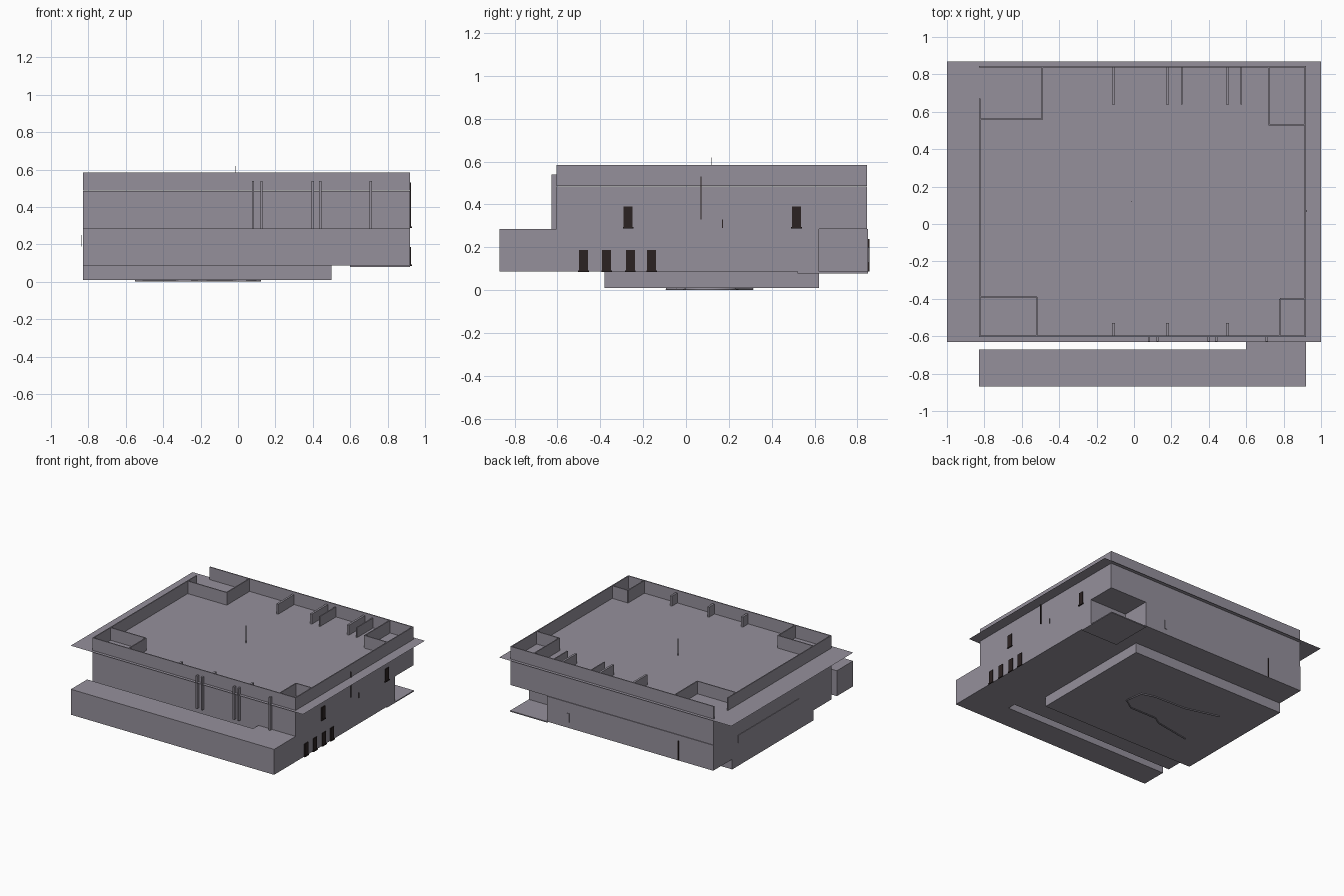
import bpy, bmesh

cube = bpy.data.objects.get("Cube")
if cube:
    bpy.data.objects.remove(cube, do_unlink=True)


def material(name, rgb):
    m = bpy.data.materials.new(name)
    m.use_nodes = True
    m.diffuse_color = (*rgb, 1)
    m.node_tree.nodes["Principled BSDF"].inputs["Base Color"].default_value = (*rgb, 1)
    return m


GREY = material("warm_grey", (0.30, 0.28, 0.33))
DARK = material("dark_brown", (0.024, 0.016, 0.016))


def finish(name, bm, mat):
    me = bpy.data.meshes.new(name)
    bm.to_mesh(me)
    bm.free()
    me.materials.append(mat)
    ob = bpy.data.objects.new(name, me)
    bpy.context.collection.objects.link(ob)
    return ob


def prism(name, outline, z0, z1, mat=GREY):
    """Vertical prism over an outline; a flat sheet when z0 equals z1."""
    bm = bmesh.new()
    face = bm.faces.new([bm.verts.new((x, y, z0)) for x, y in outline])
    if z1 > z0:
        new = bmesh.ops.extrude_face_region(bm, geom=[face], use_keep_orig=True)["geom"]
        bmesh.ops.translate(bm, vec=(0, 0, z1 - z0),
                            verts=[v for v in new if isinstance(v, bmesh.types.BMVert)])
        bmesh.ops.recalc_face_normals(bm, faces=bm.faces)
    return finish(name, bm, mat)


def box(name, x0, x1, y0, y1, z0, z1, mat=GREY):
    return prism(name, [(x0, y0), (x1, y0), (x1, y1), (x0, y1)], z0, z1, mat)


# Main levels
W, E, S, N = -0.83, 0.92, -0.605, 0.845
FLOOR, MID, ROOF, TOP = 0.087, 0.285, 0.487, 0.585
T = 0.008

# Ground storey: front ledge joined on the left, slot behind it, open back corner
prism("ground_storey", [
    (W, -0.87), (E, -0.87), (E, 0.62), (0.6, 0.62), (0.6, 0.85), (W, 0.85),
    (W, S), (0.6, S), (0.6, -0.67), (W, -0.67)], FLOOR, MID)
box("corner_floor", 0.6, E, 0.52, 0.85, 0.079, FLOOR)
box("upper_storey", W, E, S, N, MID, ROOF - 0.002)
box("roof_sheet", -1, 1, -0.63, 0.87, ROOF, ROOF)
box("basement", W, 0.5, -0.38, 0.62, 0.01, FLOOR)

# Inward-facing sheet and a band on the right side
bm = bmesh.new()
corners = [(-0.38, 0.01), (0.62, 0.01), (0.62, MID), (-0.38, MID)]
bm.faces.new([bm.verts.new((W - 0.002, y, z)) for y, z in corners])
finish("side_sheet", bm, GREY)
box("side_band", W - 0.007, W - 0.003, -0.2, 0.55, 0.19, 0.25)

# Parapet, open at the back right corner
box("parapet_front", W, E, S, S + T, ROOF, TOP)
box("parapet_back", W, E, N - T, N, ROOF, TOP)
box("parapet_left", E - T, E, S, N, ROOF, TOP)
box("parapet_right", W, W + T, S, 0.67, ROOF, TOP)

# Corner enclosures on the roof: inner corner, then the outer corner
for label, cx, cy, ox, oy in (
        ("front_right", -0.52, -0.39, W, S), ("back_right", -0.49, 0.56, W, N),
        ("front_left", 0.78, -0.40, E, S), ("back_left", 0.72, 0.53, E, N)):
    x0, x1 = sorted((cx, ox))
    y0, y1 = sorted((cy, oy))
    box("enclosure_long_" + label, x0, x1, cy - T / 2, cy + T / 2, ROOF, TOP)
    box("enclosure_short_" + label, cx - T / 2, cx + T / 2, y0, y1, ROOF, TOP)

# Short stub walls along the parapet
for i, x in enumerate((-0.11, 0.18, 0.5)):
    box(f"front_stub_{i}", x - T, x + T, S, -0.53, ROOF, TOP - 0.02)
    box(f"back_stub_{i}", x - T, x + T, 0.64, N, ROOF, TOP - 0.02)
    if i:
        box(f"back_stub_pair_{i}", x + 0.07, x + 0.07 + T, 0.64, N, ROOF, TOP - 0.02)

# Roof mast
box("mast", -0.017, -0.013, 0.118, 0.122, ROOF, 0.62)

# Slim posts on the front, standing just above the ledge
for i, x in enumerate((0.08, 0.125, 0.40, 0.44, 0.71)):
    box(f"front_post_{i}", x - 0.006, x + 0.006, -0.628, S, MID, 0.54)

# Dark windows with sills on the left side
windows = [(y, FLOOR) for y in (-0.478, -0.37, -0.26, -0.16)]
windows += [(y, MID + 0.005) for y in (-0.27, 0.515)]
for i, (y, z) in enumerate(windows):
    box(f"window_{i}", E, E + 0.006, y - 0.021, y + 0.021, z, z + 0.1, DARK)
    box(f"sill_{i}", E, E + 0.009, y - 0.025, y + 0.025, z - 0.002, z + 0.006, DARK)

# Thin pipes on the walls
box("left_pipe", E, E + 0.006, 0.068, 0.073, 0.33, 0.53, DARK)
box("left_short_pipe", E, E + 0.005, 0.168, 0.172, 0.29, 0.33, DARK)
box("back_pipe", -0.533, -0.527, 0.85, 0.855, FLOOR, 0.24, DARK)
box("back_hatch", 0.41, 0.43, 0.85, 0.854, 0.13, 0.20)

# Looping conduit under the basement
cu = bpy.data.curves.new("conduit", "CURVE")
cu.dimensions = "3D"
cu.bevel_depth = 0.005
cu.bevel_resolution = 1
path = [(-0.55, -0.09), (-0.26, -0.04), (-0.2, 0), (0.03, 0), (0.12, 0.06),
        (0.1, 0.2), (0, 0.23), (-0.27, 0.24), (-0.53, 0.31)]
sp = cu.splines.new("POLY")
sp.points.add(len(path) - 1)
for p, (x, y) in zip(sp.points, path):
    p.co = (x, y, 0.005, 1)
cu.materials.append(GREY)
bpy.context.collection.objects.link(bpy.data.objects.new("conduit", cu))
